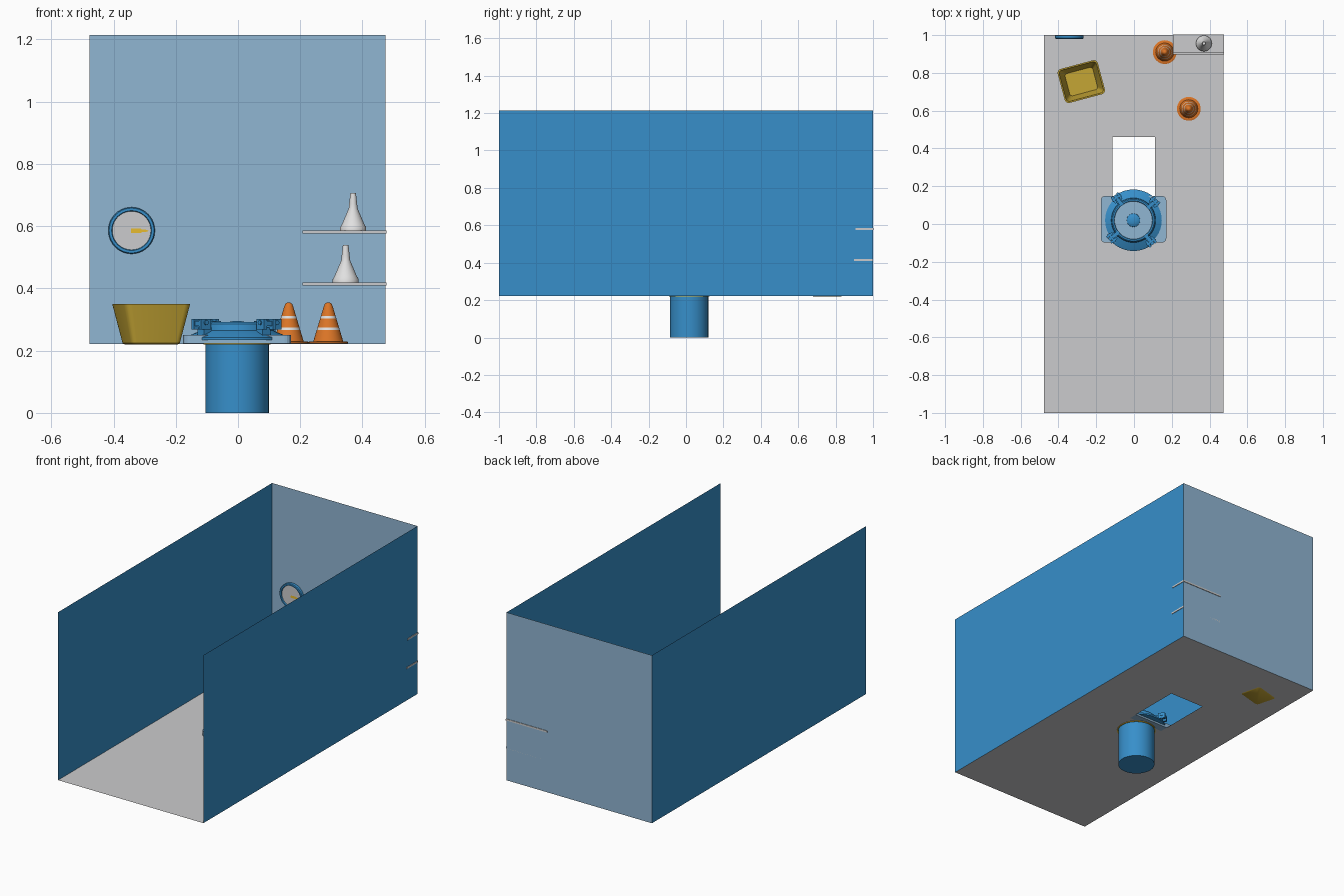
import bpy, bmesh, math
from mathutils import Matrix, Vector

if "Cube" in bpy.data.objects:
    bpy.data.objects.remove(bpy.data.objects["Cube"])


def material(name, rgb):
    m = bpy.data.materials.new(name)
    m.diffuse_color = (*rgb, 1)
    m.use_nodes = True
    m.node_tree.nodes["Principled BSDF"].inputs["Base Color"].default_value = m.diffuse_color
    return m


BLUE = material("blue", (0.038, 0.275, 0.59))
PALE = material("pale blue", (0.28, 0.465, 0.65))
GREY = material("light grey", (0.60, 0.60, 0.61))
WHITE = material("white", (0.75, 0.75, 0.75))
YELLOW = material("mustard", (0.56, 0.38, 0.035))
GOLD = material("gold", (0.80, 0.50, 0.03))
ORANGE = material("orange", (0.72, 0.18, 0.02))
FZ = 0.222                       # floor height
HUB = Vector((-0.003, 0.02, 0))  # hatch centre


def finish(bm, name, mats, smooth=False):
    me = bpy.data.meshes.new(name)
    bm.to_mesh(me)
    bm.free()
    ob = bpy.data.objects.new(name, me)
    bpy.context.collection.objects.link(ob)
    for m in mats:
        me.materials.append(m)
    if smooth:
        bpy.ops.object.select_all(action='DESELECT')
        ob.select_set(True)
        bpy.context.view_layer.objects.active = ob
        bpy.ops.object.shade_smooth_by_angle(angle=math.radians(35))
    return ob


def sheet(name, pts, mat):
    bm = bmesh.new()
    bm.faces.new([bm.verts.new(p) for p in pts])
    return finish(bm, name, [mat])


def box(name, lo, hi, mat, bevel=0.0, matrix=None):
    bm = bmesh.new()
    bmesh.ops.create_cube(bm, size=1)
    for v in bm.verts:
        v.co = [l + (c + 0.5) * (h - l) for l, h, c in zip(lo, hi, v.co)]
    if bevel:
        up = [e for e in bm.edges if abs(e.verts[0].co.z - e.verts[1].co.z) > 1e-5]
        bmesh.ops.bevel(bm, geom=up, offset=bevel, segments=4, profile=0.5, affect='EDGES')
    if matrix:
        bm.transform(matrix)
    return finish(bm, name, [mat])


def lathe(name, profile, mats, matrix, bands=None, n=40):
    """Revolve (radius, height) points; bands gives a material index per segment."""
    bm = bmesh.new()
    rings = []
    for r, z in profile:
        if r == 0:
            rings.append([bm.verts.new((0, 0, z))] * n)
        else:
            rings.append([bm.verts.new((r * math.cos(math.tau * i / n),
                                        r * math.sin(math.tau * i / n), z)) for i in range(n)])
    for s, (a, b) in enumerate(zip(rings, rings[1:])):
        for i in range(n):
            j = (i + 1) % n
            f = bm.faces.new(list(dict.fromkeys((a[i], a[j], b[j], b[i]))))
            f.material_index = bands[s] if bands else 0
    bmesh.ops.recalc_face_normals(bm, faces=bm.faces)
    bm.transform(matrix)
    return finish(bm, name, mats, True)


def at(x, y, z=0.0):
    return Matrix.Translation((x, y, z))


# --- room: open front and top, floor with a rectangular opening
X0, X1, TOP = -0.477, 0.474, 1.215
for name, x in (("left_wall", X0), ("right_wall", X1)):
    sheet(name, [(x, -1, FZ), (x, 1, FZ), (x, 1, TOP), (x, -1, TOP)], BLUE)
sheet("back_wall", [(X0, 1, FZ), (X0, 1, TOP), (X1, 1, TOP), (X1, 1, FZ)], PALE)
bm = bmesh.new()
xs, ys = (X0, -0.115, 0.112, X1), (-1, 0.10, 0.46, 1)
g = [[bm.verts.new((x, y, FZ)) for y in ys] for x in xs]
for i in range(3):
    for j in range(3):
        if (i, j) != (1, 1):
            bm.faces.new((g[i][j], g[i + 1][j], g[i + 1][j + 1], g[i][j + 1]))
finish(bm, "floor", [GREY])

# --- barrel under the floor and its collar
lathe("barrel", [(0, 0), (0.102, 0), (0.102, FZ), (0, FZ)], [BLUE], at(-0.003, 0.017))
lathe("seal_ring", [(0.095, 0.219), (0.108, 0.219), (0.108, 0.231), (0.095, 0.231)],
      [GOLD], at(-0.003, 0.017))

# --- hatch: square plate, round flange, lid, knob
box("hatch_plate", (-0.176, -0.098, FZ + 0.001), (0.171, 0.148, 0.250), PALE, 0.022)
lathe("hatch_flange", [(0.125, 0.234), (0.163, 0.234), (0.163, 0.243), (0.150, 0.250),
                       (0.118, 0.264), (0.116, 0.286), (0.110, 0.292), (0.102, 0.292),
                       (0.100, 0.284), (0, 0.284)],
      [BLUE, PALE], at(*HUB), [0] * 8 + [1])
lathe("hatch_knob", [(0.036, 0.282), (0.035, 0.287), (0.026, 0.292), (0.012, 0.295), (0, 0.2955)],
      [BLUE], at(*HUB), n=24)

# --- four clamps around the hatch
for k, deg in enumerate((127, 41, 219, 309)):
    m = at(*HUB) @ Matrix.Rotation(math.radians(deg), 4, 'Z')
    box(f"clamp_foot_{k}", (0.118, -0.016, 0.245), (0.150, 0.016, 0.275), BLUE, matrix=m)
    box(f"clamp_arm_{k}", (0.098, -0.010, 0.280), (0.165, 0.010, 0.296), BLUE, matrix=m)
    for s in (-1, 1):
        box(f"clamp_cheek_{k}_{s}", (0.128, s * 0.018 - 0.006, 0.268),
            (0.168, s * 0.018 + 0.006, 0.302), BLUE, matrix=m)
    lathe(f"clamp_pin_{k}", [(0, -0.028), (0.008, -0.028), (0.008, 0.028), (0, 0.028)], [BLUE],
          m @ at(0.148, 0, 0.290) @ Matrix.Rotation(math.pi / 2, 4, 'X'), n=12)

# --- tapered basket, hollow with rounded corners


def loop(bm, w, d, r, z):
    vs = []
    for q, (sx, sy) in enumerate(((1, 1), (-1, 1), (-1, -1), (1, -1))):
        for i in range(5):
            a = math.pi / 2 * (q + i / 4)
            vs.append(bm.verts.new((sx * (w / 2 - r) + r * math.cos(a),
                                    sy * (d / 2 - r) + r * math.sin(a), z)))
    return vs


bm = bmesh.new()
loops = [loop(bm, *p) for p in ((0.150, 0.122, 0.014, 0.220), (0.162, 0.134, 0.016, 0.224),
                                (0.220, 0.186, 0.022, 0.350), (0.205, 0.171, 0.018, 0.350),
                                (0.152, 0.122, 0.014, 0.228))]
for a, b in zip(loops, loops[1:]):
    for i in range(20):
        j = (i + 1) % 20
        bm.faces.new((a[i], a[j], b[j], b[i]))
bm.faces.new(loops[0][::-1])
bm.faces.new(loops[-1])
bm.transform(at(-0.279, 0.754) @ Matrix.Rotation(math.radians(15), 4, 'Z'))
finish(bm, "basket", [YELLOW], True)

# --- traffic cones with white bands
for k, (x, y) in enumerate(((0.163, 0.91), (0.290, 0.61))):
    side = lambda h: (0.048 - 0.30 * h, 0.008 + h)
    lathe(f"cone_{k}", [(0, 0.0005), (0.063, 0.0005), (0.063, 0.006), (0.058, 0.008), side(0),
                        side(0.036), side(0.044), side(0.074), side(0.082), side(0.112),
                        (0.011, 0.128), (0.006, 0.132), (0, 0.133)],
          [ORANGE, WHITE], at(x, y, FZ), [0, 0, 0, 0, 0, 1, 0, 1, 0, 0, 0, 0], 32)

# --- shelves and funnels
box("lower_shelf", (0.207, 0.897, 0.409), (0.477, 1.0, 0.419), GREY)
box("upper_shelf", (0.207, 0.906, 0.576), (0.477, 1.003, 0.586), GREY)
for name, x, z in (("lower_funnel", 0.346, 0.419), ("upper_funnel", 0.370, 0.586)):
    lathe(name, [(0.039, 0.004), (0.042, 0), (0.042, 0.010), (0.036, 0.020), (0.014, 0.072),
                 (0.013, 0.085), (0.009, 0.120), (0.006, 0.120), (0.006, 0.090), (0, 0.090)],
          [WHITE], at(x, 0.956, z), n=28)

# --- wall clock
lathe("clock", [(0, 0.001), (0.075, 0.001), (0.075, 0.016), (0.072, 0.020), (0.064, 0.020),
                (0.062, 0.013), (0, 0.013)], [BLUE, GREY],
      at(-0.342, 1, 0.586) @ Matrix.Rotation(math.pi / 2, 4, 'X'), [0, 0, 0, 0, 0, 1])
for k, (length, half, y) in enumerate(((0.058, 0.004, 0.984), (0.040, 0.007, 0.985))):
    x, z = -0.344, 0.585
    sheet(f"clock_hand_{k}", [(x, y, z - half), (x + length * 0.8, y, z - half),
                              (x + length, y, z), (x + length * 0.8, y, z + half),
                              (x, y, z + half)], GOLD)
